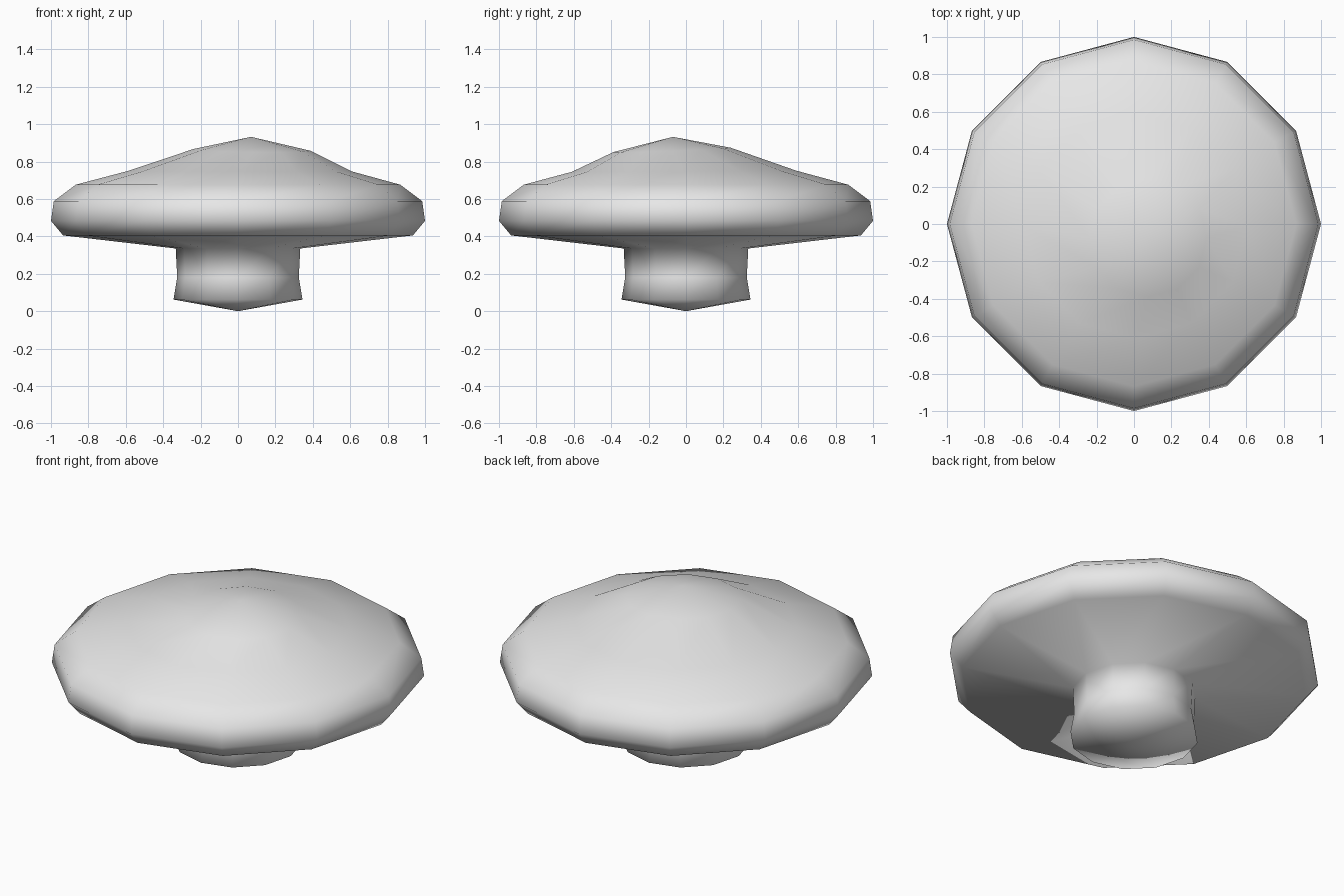
import bpy
import bmesh
from math import cos, sin, pi

cube = bpy.data.objects.get("Cube")
if cube:
    bpy.data.objects.remove(cube, do_unlink=True)

SIDES = 12

# One plain grey
grey = bpy.data.materials.new("plain grey")
grey.use_nodes = True
colour = (0.8, 0.8, 0.8, 1)
grey.diffuse_color = colour
grey.node_tree.nodes["Principled BSDF"].inputs["Base Color"].default_value = colour

# Rings from the foot up: radius, height, sideways lean of the crown
STEM = [(0.345, 0.062, 0), (0.325, 0.18, 0), (0.333, 0.335, 0)]
CAP = [(0.935, 0.405, 0), (1.0, 0.483, 0), (0.985, 0.588, 0),
       (0.868, 0.676, 0), (0.6, 0.748, 0.01), (0.314, 0.862, 0.075)]
FOOT = (0, 0, 0)
PEAK = (0.07, -0.07, 0.932)


def add_ring(bm, radius, height, lean):
    """A ring of vertices; leaning rings also dip a little to the front left."""
    ring = []
    for i in range(SIDES):
        x, y = radius * cos(2 * pi * i / SIDES), radius * sin(2 * pi * i / SIDES)
        dip = lean * (0.2 * x - 0.5 * y)
        ring.append(bm.verts.new((x + lean, y - lean, height - dip)))
    return ring


def add_fan(bm, ring, tip):
    point = bm.verts.new(tip)
    for a, b in zip(ring, ring[1:] + ring[:1]):
        bm.faces.new((a, b, point))


# Stem and cap share one continuous skin
bm = bmesh.new()
rings = [add_ring(bm, *values) for values in STEM + CAP]
for low, high in zip(rings, rings[1:]):
    for i in range(SIDES):
        j = (i + 1) % SIDES
        bm.faces.new((low[i], low[j], high[j], high[i]))
add_fan(bm, rings[0], FOOT)
add_fan(bm, rings[-1], PEAK)
bmesh.ops.recalc_face_normals(bm, faces=bm.faces)
for face in bm.faces:
    face.smooth = True

mesh = bpy.data.meshes.new("mushroom")
bm.to_mesh(mesh)
bm.free()
mesh.materials.append(grey)
mushroom = bpy.data.objects.new("mushroom", mesh)
bpy.context.collection.objects.link(mushroom)
